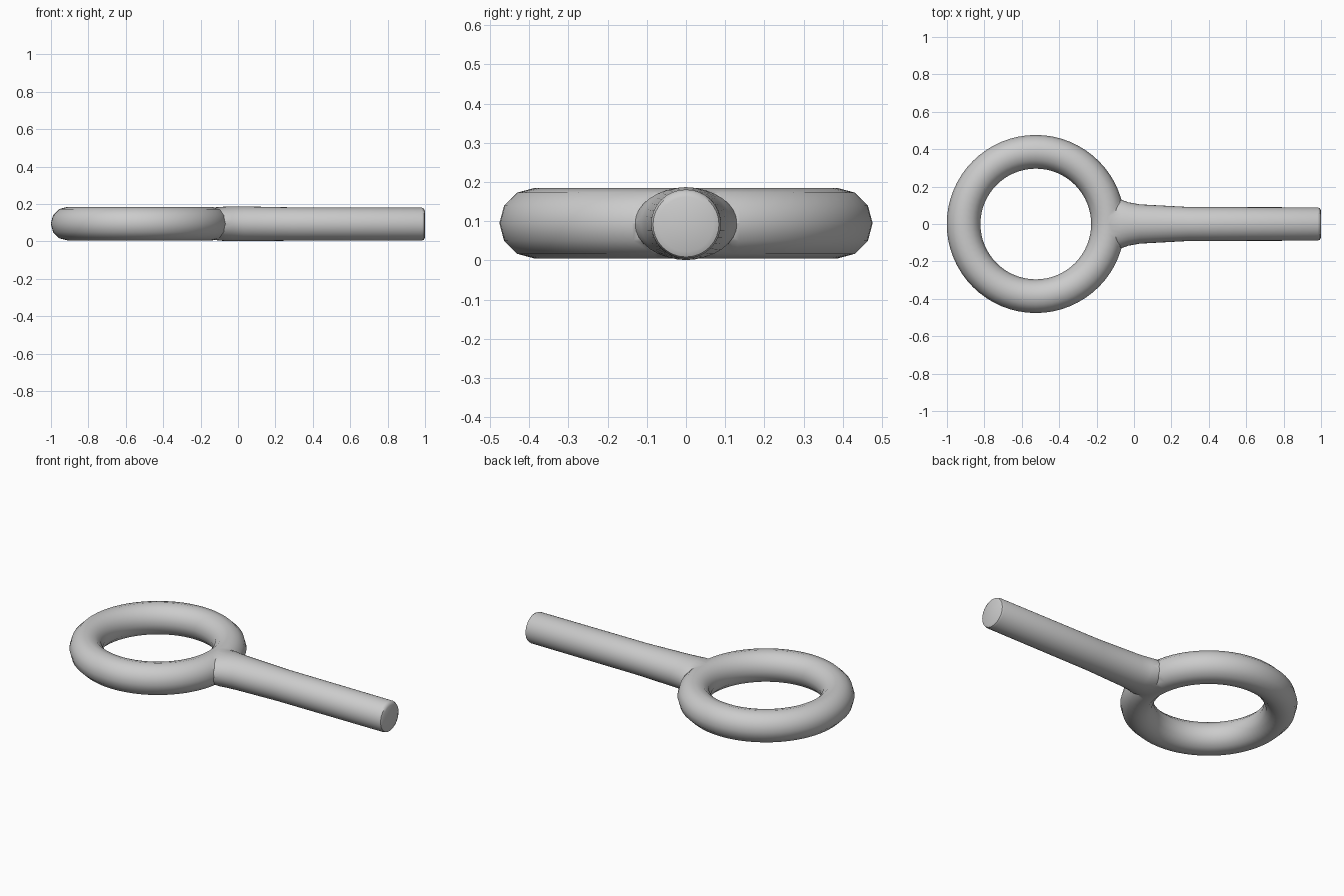
import bpy, bmesh, math

if "Cube" in bpy.data.objects:
    bpy.data.objects.remove(bpy.data.objects["Cube"])

# Ring of the eye bolt
bpy.ops.mesh.primitive_torus_add(major_segments=64, minor_segments=12,
    major_radius=0.386, minor_radius=0.09, location=(-0.525, 0, 0.095))
ring = bpy.context.object
ring.name = "eye_ring"

# Shank: lofted elliptical sections (x, half width y, half height z, centre z),
# flaring where it meets the ring and softly rounded at the tip
sections = [(-0.14, 0.135, 0.086, 0.095), (-0.07, 0.13, 0.092, 0.094),
            (-0.03, 0.116, 0.093, 0.094), (0.03, 0.105, 0.093, 0.094),
            (0.29, 0.091, 0.089, 0.093), (0.982, 0.089, 0.088, 0.093),
            (0.994, 0.084, 0.083, 0.092), (1.0, 0.07, 0.07, 0.092)]
N = 32
bm = bmesh.new()
loops = []
for x, ry, rz, cz in sections:
    loops.append([bm.verts.new((x, ry * math.cos(2 * math.pi * i / N),
                                cz + rz * math.sin(2 * math.pi * i / N))) for i in range(N)])
for a, b in zip(loops, loops[1:]):
    for i in range(N):
        j = (i + 1) % N
        bm.faces.new((a[i], a[j], b[j], b[i]))
bm.faces.new(loops[0])
bm.faces.new(loops[-1])
bmesh.ops.recalc_face_normals(bm, faces=bm.faces)
me = bpy.data.meshes.new("shank")
bm.to_mesh(me)
bm.free()
shank = bpy.data.objects.new("shank", me)
bpy.context.collection.objects.link(shank)

# Fuse shank into ring
mod = ring.modifiers.new("fuse", 'BOOLEAN')
mod.operation = 'UNION'
mod.solver = 'EXACT'
mod.object = shank
bpy.context.view_layer.objects.active = ring
bpy.ops.object.modifier_apply(modifier=mod.name)
bpy.data.objects.remove(shank)
ring.name = "eye_bolt"
ring.select_set(True)
bpy.ops.object.shade_smooth_by_angle(angle=math.radians(40))
